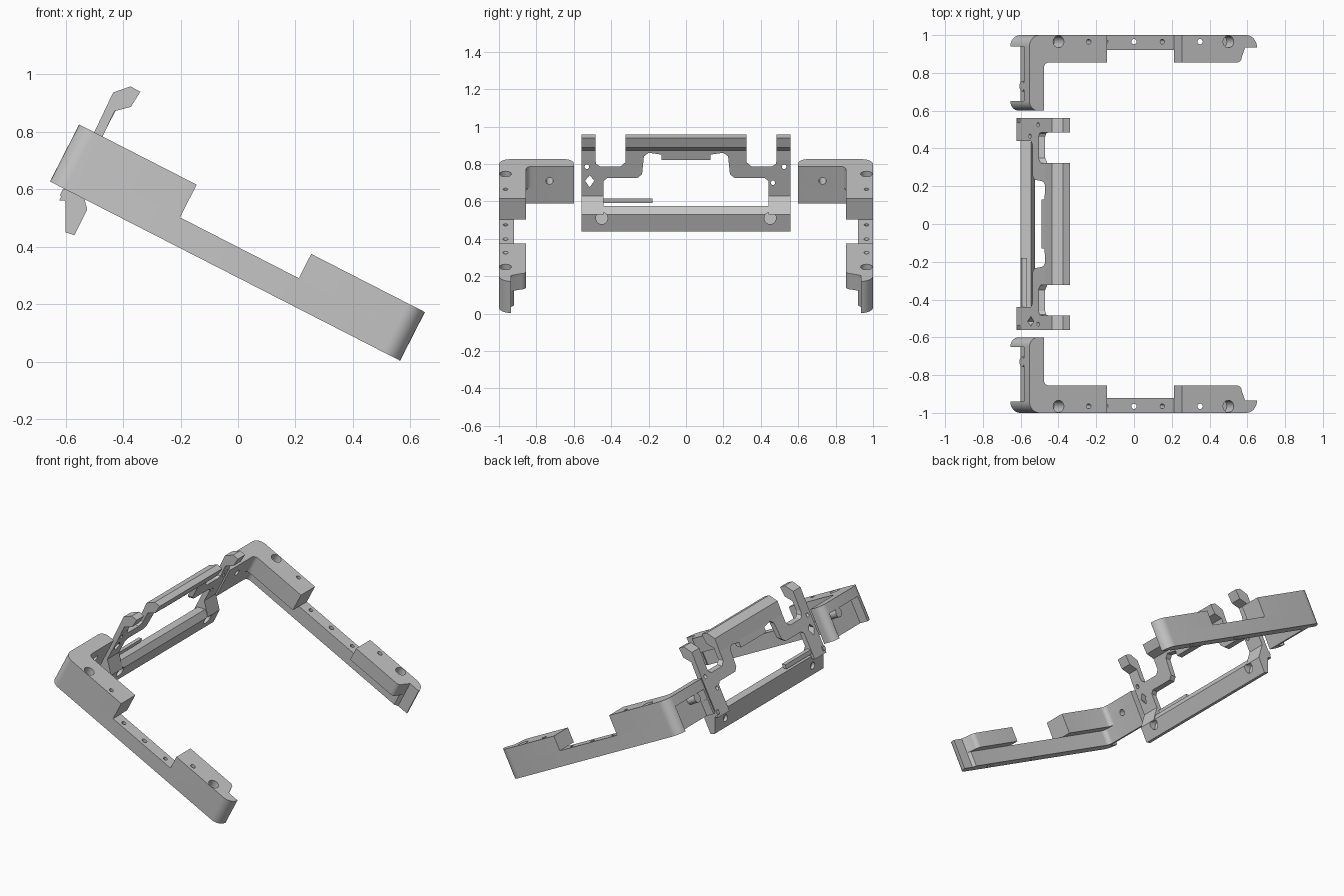
import bpy, bmesh
from math import sin, cos, radians
from mathutils import Vector

cube = bpy.data.objects.get("Cube")
if cube:
    bpy.data.objects.remove(cube)

grey = bpy.data.materials.new("light grey")
grey.use_nodes = True
grey.diffuse_color = (0.56, 0.56, 0.56, 1)
grey.node_tree.nodes["Principled BSDF"].inputs["Base Color"].default_value = grey.diffuse_color

TILT = radians(27.1)
C, S = cos(TILT), sin(TILT)


# Coordinate mappings: each takes two outline values and a depth
def tilted(u, y, v):
    return Vector((-0.655 + C * u + S * v, y, 0.627 - S * u + C * v))


def along_arm(y, v, u):
    return tilted(u, y, v)


def across(x, z, y):
    return Vector((x, y, z))


def crosswise(y, z, x):
    return Vector((x, y, z))


def upright(x, y, z):
    return Vector((x, y, z))


def leaning(y, z, t):
    return Vector((-0.5 + (z - 0.8) * S / C + t, y, z))


def arc(cx, cy, r, start, end, n=8):
    steps = [radians(start + (end - start) * i / n) for i in range(n + 1)]
    return [(cx + r * cos(a), cy + r * sin(a)) for a in steps]


def circle(cx, cy, r):
    return arc(cx, cy, r, 0, 337.5, 15)


def prism(name, outline, lo, hi, place):
    bm = bmesh.new()
    low = [bm.verts.new(place(a, b, lo)) for a, b in outline]
    high = [bm.verts.new(place(a, b, hi)) for a, b in outline]
    caps = [bm.faces.new(low), bm.faces.new(high)]
    for i in range(len(low)):
        j = (i + 1) % len(low)
        bm.faces.new((low[i], low[j], high[j], high[i]))
    bmesh.ops.recalc_face_normals(bm, faces=bm.faces)
    bmesh.ops.triangulate(bm, faces=caps, ngon_method='EAR_CLIP')
    mesh = bpy.data.meshes.new(name)
    bm.to_mesh(mesh)
    bm.free()
    mesh.materials.append(grey)
    ob = bpy.data.objects.new(name, mesh)
    bpy.context.scene.collection.objects.link(ob)
    return ob


def cutter(outline, lo, hi, place):
    return prism("hole_cutter", outline, lo, hi, place)


def finish(ob, cutters=(), mirror=False):
    for tool in cutters:
        mod = ob.modifiers.new("hole", 'BOOLEAN')
        mod.operation = 'DIFFERENCE'
        mod.solver = 'EXACT'
        mod.object = tool
    if mirror:
        mod = ob.modifiers.new("mirror", 'MIRROR')
        mod.use_axis = (False, True, False)
    bpy.context.view_layer.update()
    graph = bpy.context.evaluated_depsgraph_get()
    mesh = bpy.data.meshes.new_from_object(ob.evaluated_get(graph))
    ob.modifiers.clear()
    ob.data = mesh
    mesh.shade_smooth()
    mesh.set_sharp_from_angle(angle=radians(30))


# Plan outlines of the side arms, in arm coordinates
outer_corner = arc(0.06, 0.94, 0.06, 180, 90)
tip = arc(1.305, 0.935, 0.065, 90, 0) + [(1.3, 0.935)]
plate_end = arc(0.05, 0.65, 0.05, 270, 180)
pocket = [(0, 0.645), (0.06, 0.645), (0.06, 0.94)]


def fillet(y):
    return arc(0.115, y - 0.03, 0.03, 90, 180, 5) + [(0.085, 0.6)]


rail_plan = outer_corner + tip + [(1.28, 0.92)] + fillet(0.92) + plate_end + pocket
block_plan = outer_corner + [(0.46, 1), (0.46, 0.855)] + fillet(0.855) + plate_end
end_plan = [(0.925, 1)] + tip + arc(1.25, 0.885, 0.03, 0, -90, 5) + [(0.925, 0.855)]

# Fixing holes along the arms
big_rear = cutter(circle(0.173, 0.965, 0.032), 0.11, 0.3, tilted)
big_front = cutter(circle(1.2, 0.965, 0.032), 0.11, 0.3, tilted)
pin_rear = cutter(circle(0.353, 0.965, 0.013), 0.12, 0.3, tilted)
rail_pins = [cutter(circle(u, 0.965, 0.013), 0.04, 0.3, tilted) for u in (0.52, 0.856)]
through = [cutter(circle(x, 0.965, 0.014), -0.2, 1.2, upright) for x in (0, 0.35)]
screw = cutter(circle(0.73, 0.135, 0.02), 0.01, 0.2, along_arm)

# Side arms, built in layers from the bottom up
finish(prism("arm_rail", rail_plan, 0, 0.095, tilted), rail_pins + through, True)
finish(prism("corner_block", block_plan + pocket, 0.095, 0.16, tilted),
       [big_rear, pin_rear, screw], True)
finish(prism("corner_cap", block_plan, 0.16, 0.223, tilted), [big_rear, pin_rear], True)
finish(prism("end_block", end_plan, 0.095, 0.19, tilted), [big_front, through[1]], True)
finish(prism("plate_boss", circle(0.73, 0.135, 0.028), 0, 0.07, along_arm), [screw], True)

# Centre frame: lower beam with sloped sill and counterbored screw seats
beam = [(-0.6, 0.45), (-0.57, 0.44), (-0.525, 0.53), (-0.545, 0.575), (-0.6, 0.575)]
seats = [cutter(circle(y, 0.51, r), lo, hi, crosswise)
         for y in (-0.45, 0.45) for r, lo, hi in ((0.032, -0.57, -0.4), (0.022, -0.7, -0.58))]
finish(prism("lower_beam", beam, -0.56, 0.56, across), seats)

# Sloped gussets under the columns
gusset = [(-0.525, 0.53), (-0.555, 0.64), (-0.59, 0.61), (-0.6, 0.555)]
finish(prism("sill_gusset", gusset, 0.44, 0.56, across), [], True)

# End ribs behind the beam
rib = [(-0.59, 0.55), (-0.605, 0.56), (-0.62, 0.58), (-0.61, 0.6), (-0.57, 0.6)]
finish(prism("end_rib", rib, 0.535, 0.56, across), [], True)

# Thin arched plate with the large opening
half = [(0.56, 0.56), (0.56, 0.82), (0.485, 0.82), (0.48, 0.8), (0.46, 0.787), (0.35, 0.787),
        (0.323, 0.81), (0.323, 0.88)]
inner = [(0.13, 0.82), (0.13, 0.85), (0.2, 0.86), (0.225, 0.84), (0.235, 0.745),
         (0.26, 0.725), (0.42, 0.725), (0.44, 0.71), (0.44, 0.56)]


def flip(points):
    return [(-a, b) for a, b in reversed(points)]


arch = half + flip(half) + flip(inner) + inner
diamond = [(-0.54, 0.71), (-0.515, 0.74), (-0.49, 0.71), (-0.515, 0.675)]
plate_holes = [cutter(diamond, -0.8, -0.3, crosswise)]
plate_holes += [cutter(circle(y, z, 0.012), -0.8, -0.3, crosswise)
                for y, z in ((0.465, 0.7), (0.525, 0.785), (-0.53, 0.785))]
finish(prism("arched_plate", arch, 0, 0.036, leaning), plate_holes)

# Hooked lips: two end hooks and the long centre bar
hook = [(-0.5, 0.8), (-0.435, 0.937), (-0.375, 0.958), (-0.34, 0.94), (-0.373, 0.887),
        (-0.43, 0.872), (-0.464, 0.8)]
finish(prism("end_hook", hook, 0.485, 0.56, across), [], True)
bar = [(-0.47, 0.86)] + hook[1:-1] + [(-0.434, 0.86)]
finish(prism("centre_bar", bar, -0.323, 0.323, across))

# Small retaining strip above the beam
strip = [(-0.6, 0.59), (-0.575, 0.59), (-0.567, 0.615), (-0.592, 0.615)]
finish(prism("retaining_strip", strip, -0.44, -0.18, across))

for ob in [o for o in bpy.data.objects if o.name.startswith("hole_cutter")]:
    bpy.data.objects.remove(ob)
